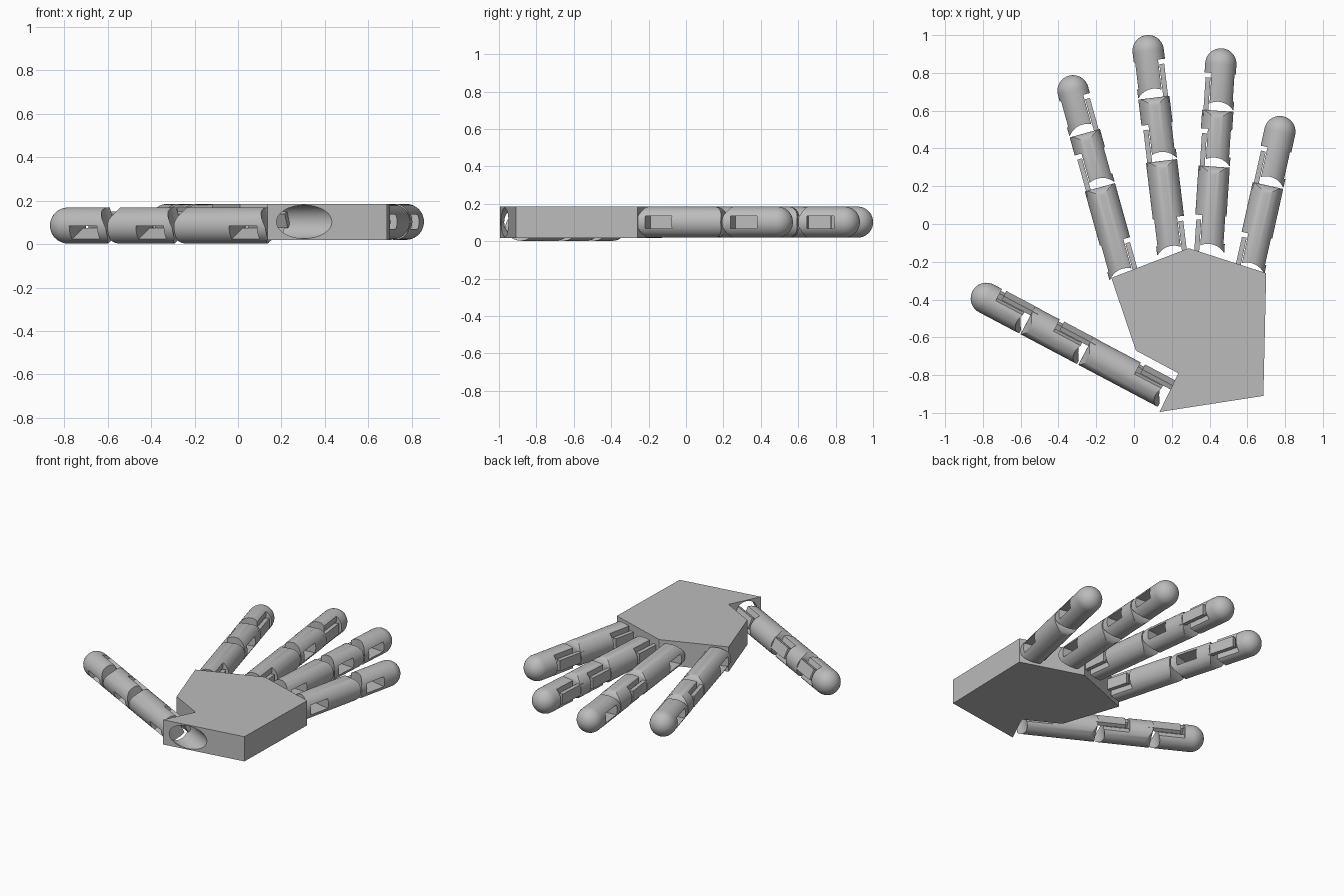
import bpy, bmesh, math
from mathutils import Matrix, Vector

cube = bpy.data.objects.get("Cube")
if cube:
    bpy.data.objects.remove(cube, do_unlink=True)

grey = bpy.data.materials.new("plain grey")
grey.use_nodes = True
grey.diffuse_color = (0.5, 0.5, 0.5, 1)
grey.node_tree.nodes["Principled BSDF"].inputs["Base Color"].default_value = (0.5, 0.5, 0.5, 1)

R = 0.083          # finger radius
MID_Z = 0.102      # height of the finger axes


def finish(bm, name):
    bmesh.ops.recalc_face_normals(bm, faces=bm.faces)
    mesh = bpy.data.meshes.new(name)
    bm.to_mesh(mesh)
    bm.free()
    mesh.materials.append(grey)
    ob = bpy.data.objects.new(name, mesh)
    bpy.context.collection.objects.link(ob)
    return ob


def box(name, lo, hi, round_ends=0, round_top=True):
    """Box between two corners; optionally rounds the edges that run along x."""
    bm = bmesh.new()
    lo, hi = Vector(lo), Vector(hi)
    bmesh.ops.create_cube(bm, size=1)
    bmesh.ops.scale(bm, vec=hi - lo, verts=bm.verts)
    bmesh.ops.translate(bm, vec=(lo + hi) / 2, verts=bm.verts)
    if round_ends:
        edges = [e for e in bm.edges
                 if abs(e.verts[0].co.x - e.verts[1].co.x) > 1e-4
                 and (round_top or e.verts[0].co.y < (lo.y + hi.y) / 2)]
        bmesh.ops.bevel(bm, geom=edges, offset=round_ends, segments=6, profile=0.5, affect='EDGES')
    return finish(bm, name)


def cylinder(name, radius, depth, matrix):
    bm = bmesh.new()
    bmesh.ops.create_cone(bm, cap_ends=True, segments=32, radius1=radius,
                          radius2=radius, depth=depth, matrix=matrix)
    return finish(bm, name)


def shaft(name, length, domed):
    """Round bar along y, with a dome on the far end for finger tips."""
    profile = [(0, 0), (R, 0)]
    if domed:
        profile += [(R * math.cos(a), length - R + R * math.sin(a))
                    for a in (math.radians(i * 10) for i in range(9))] + [(0, length)]
    else:
        profile += [(R, length), (0, length)]
    bm = bmesh.new()
    verts = [bm.verts.new((r, y, 0)) for r, y in profile]
    edges = [bm.edges.new(pair) for pair in zip(verts, verts[1:])]
    bmesh.ops.spin(bm, geom=verts + edges, axis=(0, 1, 0), cent=(0, 0, 0),
                   angle=math.tau, steps=40)
    bmesh.ops.remove_doubles(bm, verts=bm.verts, dist=1e-4)
    return finish(bm, name)


def boolean(ob, cutter, operation='DIFFERENCE'):
    cutter.hide_render = True
    mod = ob.modifiers.new("cut", 'BOOLEAN')
    mod.operation, mod.solver, mod.object = operation, 'EXACT', cutter
    bpy.context.view_layer.objects.active = ob
    bpy.ops.object.modifier_apply(modifier=mod.name)
    bpy.data.objects.remove(cutter, do_unlink=True)


def smooth(ob):
    bpy.ops.object.select_all(action='DESELECT')
    ob.select_set(True)
    bpy.context.view_layer.objects.active = ob
    bpy.ops.object.shade_smooth_by_angle(angle=math.radians(30))


def segment(name, length, side, domed, place):
    ob = shaft(name, length, domed)
    # Rounded knuckle ends
    boolean(ob, box("knuckle_cutter", (-0.2, 0, -R), (0.2, length + 0.1 * domed, R),
                    0.05, not domed), 'INTERSECT')
    # Arched hollow at the joint
    boolean(ob, cylinder("arch_cutter", 0.1, 0.5, Matrix.Translation((0, -0.06, 0))))
    # Window through both sides
    boolean(ob, box("window_cutter", (-0.2, 0.045, -0.033), (0.2, 0.19, 0.033)))
    # Side notch that takes the hinge strip
    xs = sorted((side * 0.046, side * 0.2))
    boolean(ob, box("notch_cutter", (xs[0], -0.05, -0.2), (xs[1], 0.19, 0.2)))
    ob.matrix_world = place
    smooth(ob)
    # Hinge strip reaching across the joint
    xs = sorted((side * 0.05, side * 0.076))
    strip = box(name + "_hinge_strip", (xs[0], -0.04, -0.036), (xs[1], 0.165, 0.036))
    strip.matrix_world = place


def finger(name, base, tip, joints, sides, z=MID_Z, roll=0):
    base, tip = Vector((*base, z)), Vector((*tip, z))
    axis = tip - base
    turn = math.atan2(-axis.x, axis.y)
    stops = [0, *joints, 1]
    labels = ["lower", "middle", "tip"] if len(sides) == 3 else ["lower", "tip"]
    for i, side in enumerate(sides):
        last = i == len(sides) - 1
        length = (stops[i + 1] - stops[i]) * axis.length - (0 if last else 0.008)
        place = (Matrix.Translation(base + axis * stops[i]) @ Matrix.Rotation(turn, 4, 'Z')
                 @ Matrix.Rotation(math.radians(roll), 4, 'Y'))
        segment(name + "_" + labels[i], length, side, last, place)


# Palm slab
outline = [(-0.12, -0.285), (0.29, -0.128), (0.70, -0.26), (0.685, -0.91),
           (0.135, -0.995), (0.235, -0.79), (0.01, -0.67)]
bm = bmesh.new()
face = bm.faces.new([bm.verts.new((x, y, 0.018)) for x, y in outline])
top = bmesh.ops.extrude_face_region(bm, geom=[face])["geom"]
bmesh.ops.translate(bm, vec=(0, 0, 0.167),
                    verts=[v for v in top if isinstance(v, bmesh.types.BMVert)])
palm = finish(bm, "palm")

# Thumb socket bored through the palm corner
thumb_base, thumb_tip = (0.165, -0.895), (-0.855, -0.355)
along = Vector((thumb_base[0] - thumb_tip[0], thumb_base[1] - thumb_tip[1], 0)).normalized()
bore = Matrix.Translation(Vector((*thumb_base, MID_Z)) + along * 0.1) \
    @ along.to_track_quat('Z', 'Y').to_matrix().to_4x4()
boolean(palm, cylinder("socket_cutter", 0.077, 0.6, bore))
smooth(palm)

# Fingers and thumb
finger("index_finger", (-0.05, -0.275), (-0.345, 0.785), [0.45, 0.72], [1, -1, 1])
finger("middle_finger", (0.205, -0.155), (0.065, 1.0), [0.43, 0.72], [1, -1, 1])
finger("ring_finger", (0.395, -0.145), (0.465, 0.93), [0.425, 0.70], [-1, -1, -1])
finger("little_finger", (0.61, -0.245), (0.79, 0.57), [0.56], [-1, -1])
finger("thumb", thumb_base, thumb_tip, [0.42, 0.72], [1, 1, 1], z=0.085, roll=-25)
